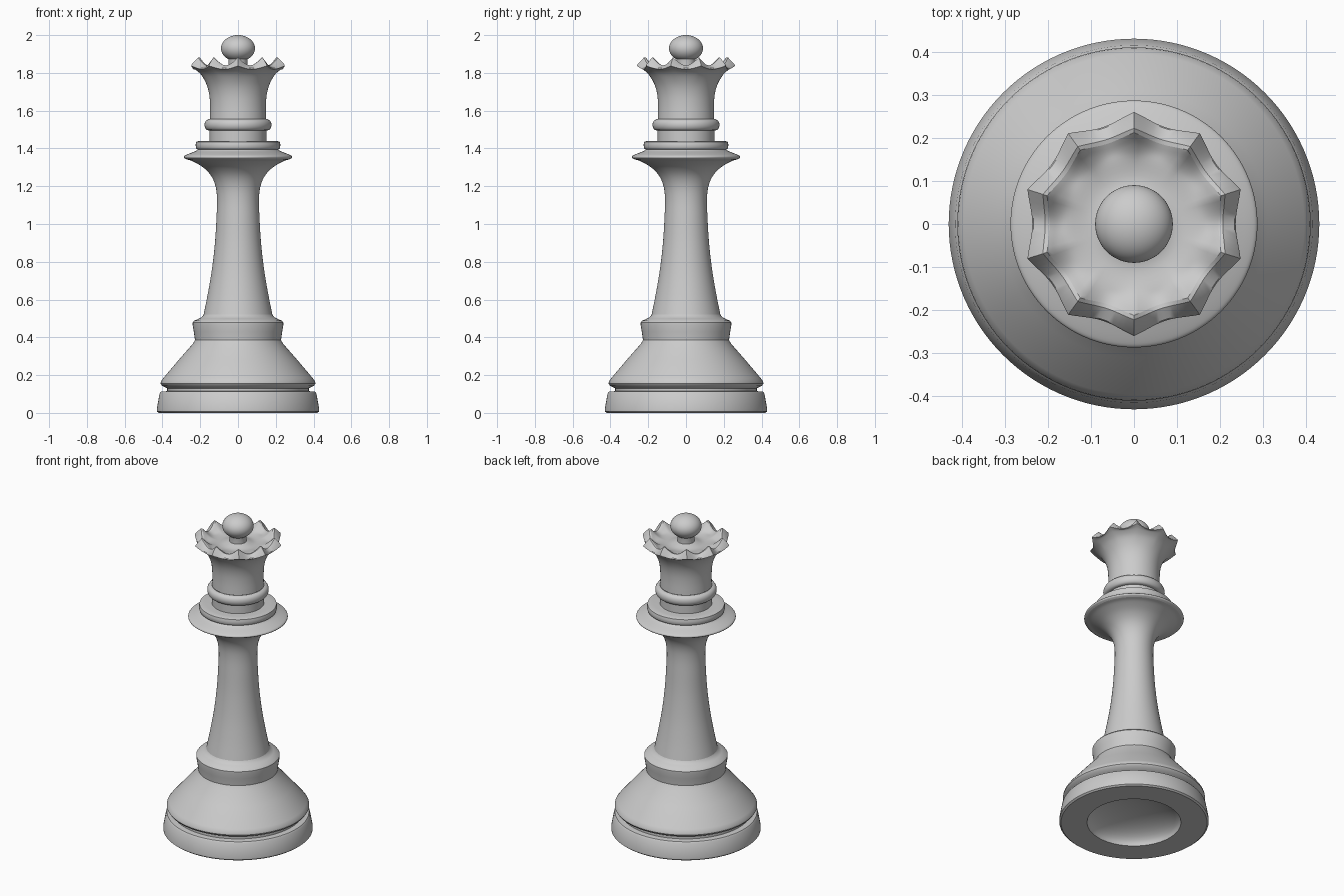
import bpy, bmesh, math
from mathutils import Vector

if "Cube" in bpy.data.objects:
    bpy.data.objects.remove(bpy.data.objects["Cube"])

SEGMENTS = 120
TEETH = 10


def spline(points, steps):
    """Round off a profile with a Catmull-Rom curve."""
    pts = [Vector(p) for p in points]
    ext = [2 * pts[0] - pts[1]] + pts + [2 * pts[-1] - pts[-2]]
    out = []
    for i in range(1, len(ext) - 2):
        a, b, c, d = ext[i - 1:i + 3]
        for s in range(steps):
            t = s / steps
            out.append(0.5 * (2 * b + (c - a) * t + (2 * a - 5 * b + 4 * c - d) * t**2
                              + (3 * b - a - 3 * c + d) * t**3))
    return out + [pts[-1]]


def lathe(name, profile, steps=1, angle=35):
    """Turn a profile round z. Points are (r, z) or (r, z, valley dr, valley dz)."""
    profile = [tuple(p) + (0, 0) * (len(p) == 2) for p in profile]
    rows = spline(profile, steps)
    bm = bmesh.new()
    rings = []
    for r, z, dr, dz in rows:
        ring = []
        for j in range(SEGMENTS):
            a = math.pi / 2 + math.tau * j / SEGMENTS
            v = abs(math.sin(TEETH * j * math.pi / SEGMENTS))   # 0 on a tooth, 1 in a gap
            rad = max(r + dr * v, 0)
            ring.append(bm.verts.new((rad * math.cos(a), rad * math.sin(a), z + dz * v)))
        rings.append(ring)
    for lo, hi in zip(rings, rings[1:]):
        for j in range(SEGMENTS):
            k = (j + 1) % SEGMENTS
            bm.faces.new((lo[j], lo[k], hi[k], hi[j]))
    bmesh.ops.remove_doubles(bm, verts=bm.verts, dist=1e-5)
    me = bpy.data.meshes.new(name)
    bm.to_mesh(me)
    bm.free()
    ob = bpy.data.objects.new(name, me)
    bpy.context.collection.objects.link(ob)
    bpy.ops.object.select_all(action='DESELECT')
    ob.select_set(True)
    bpy.context.view_layer.objects.active = ob
    bpy.ops.object.shade_smooth_by_angle(angle=math.radians(angle))
    return ob


# hollow under the base
lathe("base_hollow", [(0.27 * math.sin(t * math.pi / 20), 0.10 * math.cos(t * math.pi / 20))
                      for t in range(11)])

# foot rim with groove
lathe("foot", [(0.27, 0), (0.42, 0), (0.43, 0.008), (0.43, 0.02), (0.415, 0.103),
               (0.408, 0.112), (0.375, 0.115), (0.375, 0.13)])

# sloping skirt of the base
lathe("skirt", [(0.375, 0.13), (0.402, 0.143), (0.41, 0.155), (0.408, 0.167), (0.395, 0.185),
                (0.31, 0.285), (0.24, 0.365), (0.228, 0.385)])

# collar above the skirt
lathe("lower_collar", [(0.228, 0.385), (0.23, 0.402), (0.234, 0.43), (0.24, 0.465),
                       (0.24, 0.478), (0.232, 0.488), (0.205, 0.5), (0.19, 0.508), (0.182, 0.52)])

# waisted stem flaring into the wide disc
lathe("stem", [(0.182, 0.52), (0.16, 0.63), (0.138, 0.76), (0.122, 0.9), (0.114, 1.03),
               (0.111, 1.13), (0.119, 1.2), (0.143, 1.256), (0.185, 1.3), (0.24, 1.332),
               (0.272, 1.342)], steps=5)
lathe("wide_disc", [(0.272, 1.342), (0.285, 1.35), (0.284, 1.36), (0.265, 1.37),
                    (0.225, 1.386), (0.213, 1.395)], steps=4)

# stepped disc on top
lathe("upper_disc", [(0.213, 1.395), (0.221, 1.4), (0.224, 1.415), (0.222, 1.43),
                     (0.213, 1.438), (0.15, 1.44)], steps=2)

# neck with bead ring
lathe("neck", [(0.15, 1.44), (0.15, 1.495)])
lathe("neck_ring", [(0.15, 1.495), (0.165, 1.498), (0.174, 1.51), (0.177, 1.525),
                    (0.174, 1.54), (0.165, 1.551), (0.15, 1.556)], steps=2)

# flared, scalloped crown with a dished top
lathe("crown_wall", [(0.149, 1.556), (0.148, 1.63), (0.153, 1.69), (0.168, 1.742),
                     (0.197, 1.79, -0.002, 0), (0.23, 1.82, -0.007, -0.005),
                     (0.26, 1.837, -0.024, -0.018)], steps=4)
lathe("crown_rim", [(0.26, 1.837, -0.024, -0.018), (0.257, 1.846, -0.024, -0.02),
                    (0.222, 1.882, -0.016, -0.042), (0.212, 1.88, -0.016, -0.042)])
lathe("crown_dish", [(0.212, 1.88, -0.016, -0.042), (0.185, 1.85, -0.012, -0.022),
                     (0.15, 1.828, 0, -0.003), (0.1, 1.82), (0.05, 1.835)], steps=4)

# finial ball
lathe("finial_ball", [(0.05, 1.835), (0.05, 1.862)]
      + [(0.09 * math.cos(math.radians(t)), 1.93 + 0.07 * math.sin(math.radians(t)))
         for t in range(-55, 91, 5)], angle=40)
